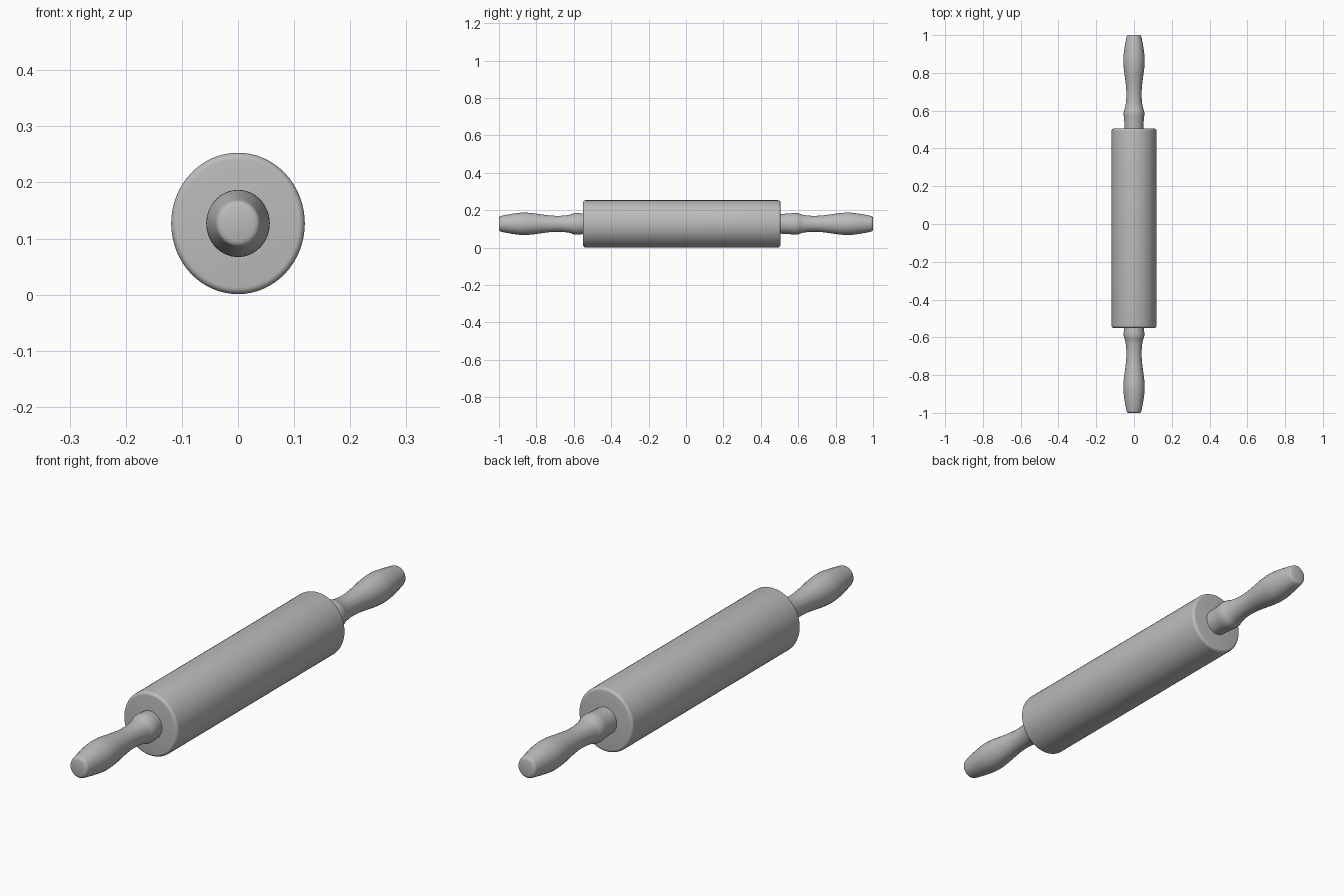
import bpy
import bmesh
import math

if "Cube" in bpy.data.objects:
    bpy.data.objects.remove(bpy.data.objects["Cube"])

CENTRE_Z = 0.127
X_SQUASH = 0.945  # the lathe section is slightly narrower than tall

wood = bpy.data.materials.new("plain grey")
wood.diffuse_color = (0.5, 0.5, 0.5, 1)
wood.use_nodes = True
wood.node_tree.nodes["Principled BSDF"].inputs["Base Color"].default_value = wood.diffuse_color


def smooth_profile(pts, steps=4):
    """Catmull-Rom curve through (y, radius) points."""
    p = [pts[0]] + pts + [pts[-1]]
    out = []
    for i in range(1, len(p) - 2):
        a, b, c, d = p[i - 1:i + 3]
        for s in range(steps):
            t = s / steps
            out.append(tuple(
                0.5 * (2 * b[k] + (c[k] - a[k]) * t
                       + (2 * a[k] - 5 * b[k] + 4 * c[k] - d[k]) * t * t
                       + (3 * b[k] - a[k] - 3 * c[k] + d[k]) * t ** 3)
                for k in (0, 1)))
    return out + [pts[-1]]


def lathe(name, profile, segments):
    """Capped solid of revolution around the y axis."""
    bm = bmesh.new()
    rings = []
    for y, r in profile:
        rings.append([bm.verts.new((X_SQUASH * r * math.cos(2 * math.pi * i / segments), y,
                                    CENTRE_Z + r * math.sin(2 * math.pi * i / segments)))
                      for i in range(segments)])
    for a, b in zip(rings, rings[1:]):
        for i in range(segments):
            j = (i + 1) % segments
            bm.faces.new((a[i], a[j], b[j], b[i]))
    bm.faces.new(rings[0])
    bm.faces.new(rings[-1])
    bmesh.ops.recalc_face_normals(bm, faces=bm.faces[:])
    mesh = bpy.data.meshes.new(name)
    bm.to_mesh(mesh)
    bm.free()
    obj = bpy.data.objects.new(name, mesh)
    bpy.context.collection.objects.link(obj)
    mesh.materials.append(wood)
    bpy.ops.object.select_all(action='DESELECT')
    obj.select_set(True)
    bpy.context.view_layer.objects.active = obj
    bpy.ops.object.shade_smooth_by_angle(angle=math.radians(35))
    return obj


# Roller with rounded rims
R, RIM = 0.126, 0.012
Y0, Y1 = -0.55, 0.505
arc = [math.pi / 2 * i / 5 for i in range(6)]
roller = [(Y0 + RIM * (1 - math.sin(a)), R - RIM * (1 - math.cos(a))) for a in reversed(arc)]
roller = [(Y0 + RIM * (1 - math.sin(a)), R - RIM + RIM * math.cos(a)) for a in reversed(arc)]
roller += [(Y1 - RIM * (1 - math.sin(a)), R - RIM + RIM * math.cos(a)) for a in arc]
lathe("roller", roller, 64)

# Turned handles: collar, narrow grip, bulge and rounded tip
handle = [(0.47, 0.052), (0.51, 0.053), (0.55, 0.055), (0.58, 0.058), (0.60, 0.056),
          (0.625, 0.048), (0.67, 0.043), (0.72, 0.044), (0.77, 0.050), (0.82, 0.057),
          (0.87, 0.060), (0.92, 0.055), (0.96, 0.048), (0.985, 0.043), (0.996, 0.039),
          (1.0, 0.031)]
curve = smooth_profile(handle)
lathe("back_handle", curve, 32)
lathe("front_handle", [(-y, r) for y, r in curve], 32)
